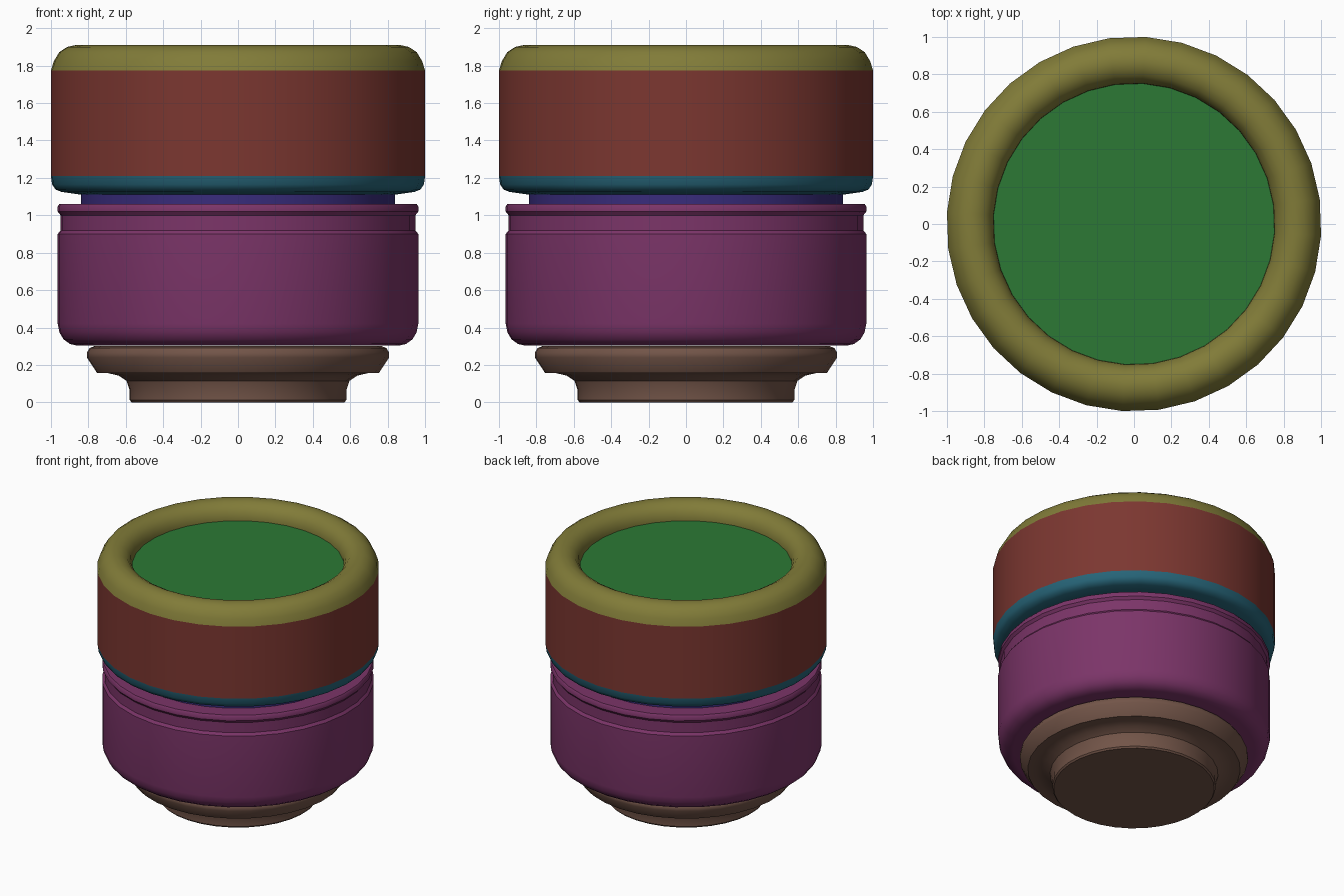
import bpy, bmesh, math

if "Cube" in bpy.data.objects:
    bpy.data.objects.remove(bpy.data.objects["Cube"])

SIDES = 32
TURN = math.radians(7.7)


def lathe(name, profile, colour, cap_first=False, cap_last=False):
    """Spin an (r, z) profile around z, optionally capping its ends."""
    bm = bmesh.new()
    rings = []
    for r, z in profile:
        ring = []
        for i in range(SIDES):
            a = TURN + 2 * math.pi * i / SIDES
            ring.append(bm.verts.new((r * math.cos(a), r * math.sin(a), z)))
        rings.append(ring)
    for lo, hi in zip(rings, rings[1:]):
        for i in range(SIDES):
            j = (i + 1) % SIDES
            bm.faces.new((lo[i], lo[j], hi[j], hi[i]))
    if cap_first:
        bm.faces.new(rings[0][::-1])
    if cap_last:
        bm.faces.new(rings[-1])
    mesh = bpy.data.meshes.new(name)
    bm.to_mesh(mesh)
    bm.free()
    obj = bpy.data.objects.new(name, mesh)
    bpy.context.collection.objects.link(obj)
    mat = bpy.data.materials.new(name + "_colour")
    mat.diffuse_color = (*colour, 1)
    mat.use_nodes = True
    mat.node_tree.nodes["Principled BSDF"].inputs["Base Color"].default_value = mat.diffuse_color
    mesh.materials.append(mat)
    bpy.ops.object.select_all(action='DESELECT')
    obj.select_set(True)
    bpy.context.view_layer.objects.active = obj
    bpy.ops.object.shade_smooth_by_angle(angle=math.radians(35))
    return obj


# Foot with concave waist and flared flange
lathe("foot", [(0.57, 0), (0.58, 0.012), (0.58, 0.065), (0.597, 0.115),
               (0.64, 0.143), (0.70, 0.157), (0.755, 0.157), (0.81, 0.24),
               (0.81, 0.265), (0.795, 0.29), (0.77, 0.30)],
      (0.17, 0.09, 0.065), True, True)

# Jar body with groove under the rim
lathe("jar_body", [(0.86, 0.303), (0.90, 0.312), (0.935, 0.337), (0.957, 0.375),
                   (0.966, 0.42), (0.966, 0.90), (0.95, 0.92), (0.95, 1.00),
                   (0.966, 1.02), (0.966, 1.047), (0.957, 1.06), (0.82, 1.06)],
      (0.20, 0.035, 0.14), True, True)

# Neck between jar and lid
lathe("neck", [(0.84, 1.055), (0.84, 1.115)], (0.04, 0.025, 0.20))

# Lid: lower edge, side band, rounded rim
lathe("lid_lower_edge", [(0.82, 1.11), (0.84, 1.11), (0.945, 1.125),
                         (0.978, 1.138), (0.996, 1.165), (1.002, 1.21)],
      (0.02, 0.13, 0.19), True)
lathe("lid_band", [(1.002, 1.21), (1.002, 1.775)], (0.20, 0.038, 0.03))
lathe("lid_rim", [(1.002, 1.775), (0.986, 1.825), (0.957, 1.873), (0.915, 1.90),
                  (0.87, 1.91), (0.83, 1.902), (0.795, 1.883), (0.768, 1.85),
                  (0.754, 1.81), (0.752, 1.785)],
      (0.22, 0.20, 0.04))

# Recessed top panel
lathe("lid_panel", [(0.755, 1.775), (0.755, 1.788)], (0.025, 0.19, 0.035),
      False, True)
